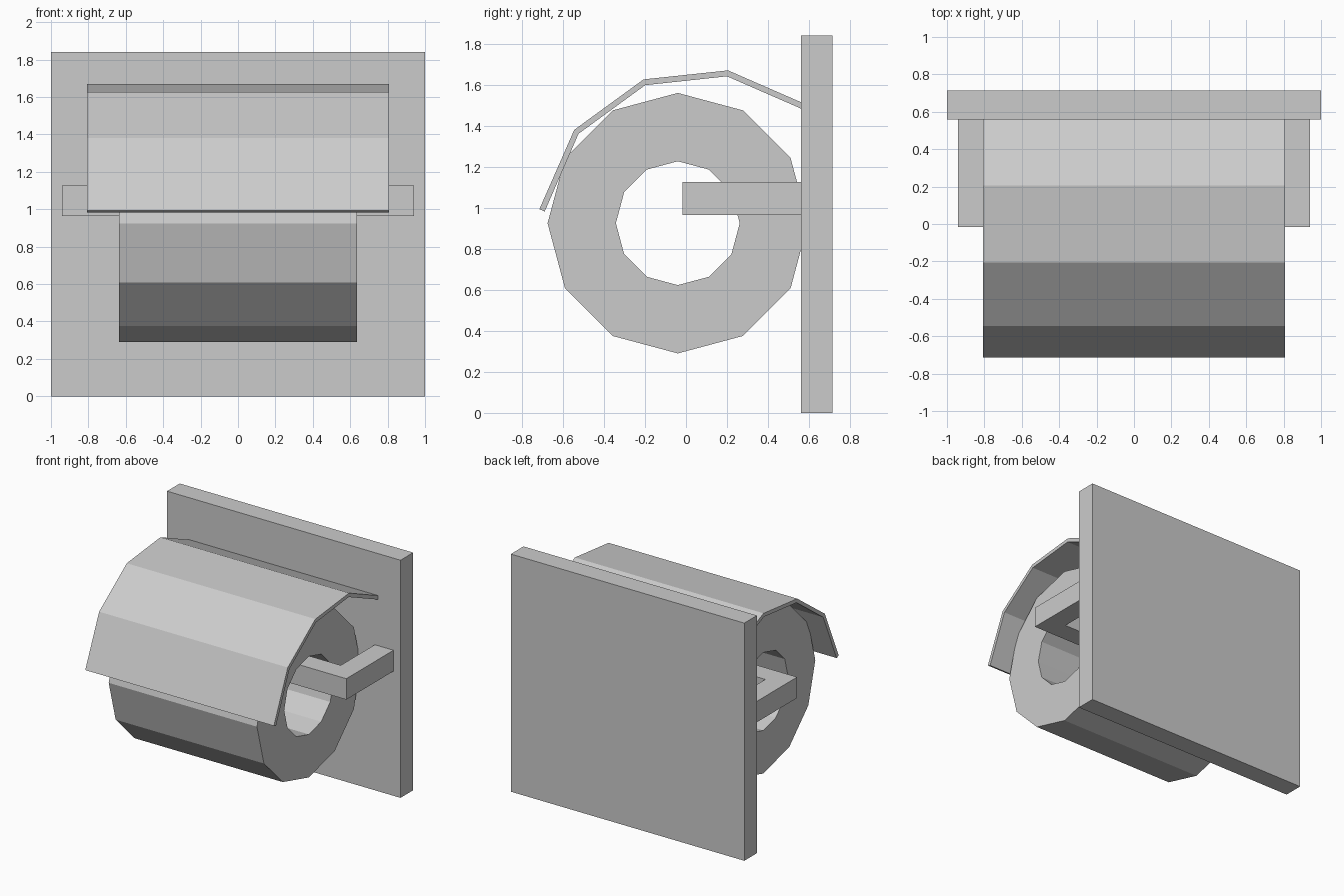
import bpy, bmesh, math

if "Cube" in bpy.data.objects:
    bpy.data.objects.remove(bpy.data.objects["Cube"])


def prism(name, outline, depth, axis):
    """Closed outline extruded symmetrically/forward: axis 'x' uses (y,z), axis 'z' uses (x,y)."""
    lo, hi = depth
    place = (lambda p, d: (d, p[0], p[1])) if axis == 'x' else (lambda p, d: (p[0], p[1], d))
    bm = bmesh.new()
    face = bm.faces.new([bm.verts.new(place(p, lo)) for p in outline])
    ext = bmesh.ops.extrude_face_region(bm, geom=[face])
    moved = [g for g in ext['geom'] if isinstance(g, bmesh.types.BMVert)]
    shift = (hi - lo, 0, 0) if axis == 'x' else (0, 0, hi - lo)
    bmesh.ops.translate(bm, verts=moved, vec=shift)
    finish(name, bm)


def finish(name, bm):
    bmesh.ops.recalc_face_normals(bm, faces=bm.faces)
    mesh = bpy.data.meshes.new(name)
    bm.to_mesh(mesh)
    bm.free()
    bpy.context.collection.objects.link(bpy.data.objects.new(name, mesh))


# Wall plate
prism("wall_plate", [(-1, 0.56), (1, 0.56), (1, 0.715), (-1, 0.715)], (0, 1.84), 'z')

# U-shaped holder: two arms joined by a bar through the roll
prism("holder_bracket",
      [(-0.94, 0.57), (-0.94, -0.017), (0.94, -0.017), (0.94, 0.57),
       (0.78, 0.57), (0.78, 0.143), (-0.78, 0.143), (-0.78, 0.57)],
      (0.965, 1.127), 'z')

# Bent cover flap
outer = [(-0.715, 0.993), (-0.545, 1.38), (-0.207, 1.626), (0.205, 1.67), (0.59, 1.502)]
inner = [(-0.689, 0.982), (-0.524, 1.361), (-0.199, 1.598), (0.2, 1.641), (0.59, 1.471)]
prism("cover_flap", outer + inner[::-1], (-0.808, 0.808), 'x')

# Twelve-sided paper roll with an open core
bm = bmesh.new()
n = 12
rings = []
for r, x in ((0.635, -0.635), (0.635, 0.635), (0.302, 0.635), (0.302, -0.635)):
    rings.append([bm.verts.new((x, -0.04 + r * math.cos(math.tau * i / n),
                                0.925 + r * math.sin(math.tau * i / n))) for i in range(n)])
for k in range(4):
    a, b = rings[k], rings[(k + 1) % 4]
    for i in range(n):
        j = (i + 1) % n
        bm.faces.new((a[i], a[j], b[j], b[i]))
finish("paper_roll", bm)
